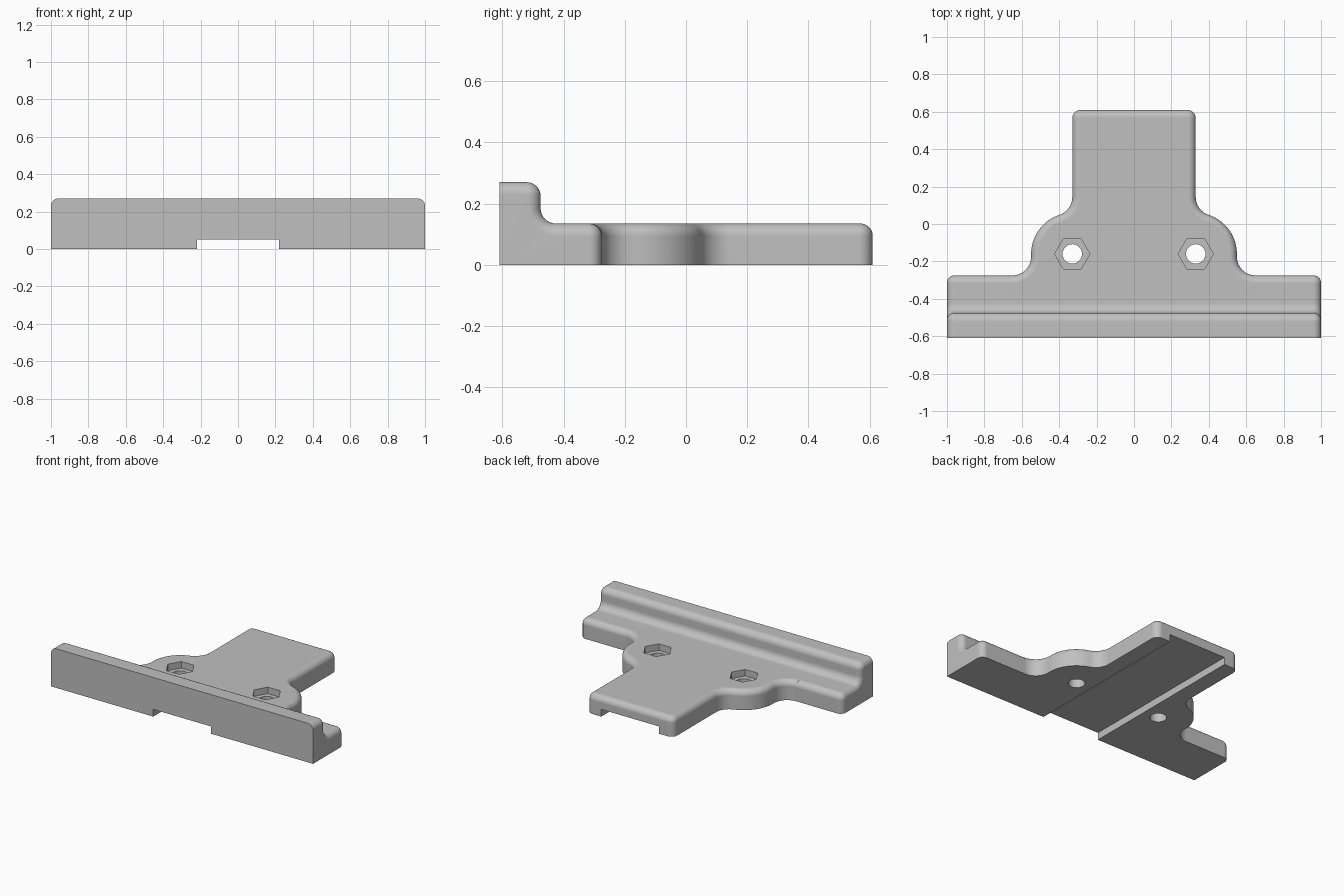
import bpy, bmesh
from math import cos, sin, radians, pi

if "Cube" in bpy.data.objects:
    bpy.data.objects.remove(bpy.data.objects["Cube"], do_unlink=True)

PLATE, WALL, EDGE, FRONT, STEP, BACK = 0.135, 0.27, 0.04, -0.61, -0.475, -0.275

grey = bpy.data.materials.new("light grey")
grey.use_nodes = True
grey.diffuse_color = (0.53, 0.53, 0.53, 1)
grey.node_tree.nodes["Principled BSDF"].inputs["Base Color"].default_value = grey.diffuse_color


def arc(cx, cy, r, start, end, n=10):
    angles = [radians(start + (end - start) * i / n) for i in range(n + 1)]
    return [(cx + r * cos(a), cy + r * sin(a)) for a in angles]


def prism(name, points, offset, rounded=None):
    """Extrude a closed 3D outline by offset, rounding edges chosen by a rule."""
    bm = bmesh.new()
    face = bm.faces.new([bm.verts.new(p) for p in points])
    top = bmesh.ops.extrude_face_region(bm, geom=[face])["geom"]
    bmesh.ops.translate(bm, vec=offset, verts=[v for v in top if isinstance(v, bmesh.types.BMVert)])
    bmesh.ops.recalc_face_normals(bm, faces=bm.faces)
    if rounded:
        edges = [e for e in bm.edges if rounded(*[v.co for v in e.verts])]
        bmesh.ops.bevel(bm, geom=edges, offset=EDGE, segments=8, profile=0.5, affect='EDGES')
    mesh = bpy.data.meshes.new(name)
    bm.to_mesh(mesh)
    bm.free()
    mesh.materials.append(grey)
    obj = bpy.data.objects.new(name, mesh)
    bpy.context.collection.objects.link(obj)
    return obj


def combine(target, other, operation):
    mod = target.modifiers.new(operation, 'BOOLEAN')
    mod.operation, mod.object, mod.solver = operation, other, 'EXACT'
    bpy.context.view_layer.objects.active = target
    bpy.ops.object.modifier_apply(modifier=mod.name)
    bpy.data.objects.remove(other, do_unlink=True)


# Stepped rail: an L profile swept across the width, with rounded ends
profile = [(FRONT, 0), (FRONT, WALL)]
profile += arc(STEP - 0.045, WALL - 0.045, 0.045, 90, 0, 8)
profile += arc(STEP + 0.05, PLATE + 0.05, 0.05, 180, 270, 8)
profile += arc(BACK - EDGE - 0.002, PLATE - EDGE - 0.002, EDGE + 0.002, 90, 0, 8) + [(BACK, 0)]


def rail_end(a, b):
    same_end = abs(a.x - b.x) < 1e-5
    on_base = max(a.z, b.z) < 1e-5
    on_front = max(a.y, b.y) < FRONT + 1e-5
    return same_end and not on_base and not on_front


bracket = prism("bracket", [(-1, y, z) for y, z in profile], (2, 0, 0), rail_end)

# Rounded tongue with a boss around each screw hole
BOSS_X, BOSS_Y = 0.33, -0.16
half = arc(0.285, 0.565, 0.045, 90, 0, 8)
half += arc(0.43, 0.144, 0.1, 180, 251.8)
half += arc(BOSS_X, BOSS_Y, 0.22, 71.8, -2.7, 16)[1:]
half += arc(0.65, -0.175, 0.1, 177.3, 270)[1:]
half += [(0.65, -0.38)]
outline = half + [(-x, y) for x, y in reversed(half)]


def tongue_rim(a, b):
    return min(a.z, b.z) > PLATE - 1e-5 and min(a.y, b.y) > BACK - 1e-3


tongue = prism("tongue", [(x, y, 0) for x, y in outline], (0, 0, PLATE), tongue_rim)
combine(bracket, tongue, 'UNION')

# Channel along the underside
channel = prism("channel", [(x, y, -0.1) for x, y in ((-0.22, -1), (0.22, -1), (0.22, 1), (-0.22, 1))],
                (0, 0, 0.15))
combine(bracket, channel, 'DIFFERENCE')

# Screw holes with hexagonal nut pockets
for side in (-1, 1):
    for name, radius, sides, base in (("screw_hole", 0.052, 32, -0.1), ("nut_pocket", 0.094, 6, 0.09)):
        ring = arc(side * BOSS_X, BOSS_Y, radius, 0, 360, sides)[:-1]
        combine(bracket, prism(name, [(x, y, base) for x, y in ring], (0, 0, 0.4)), 'DIFFERENCE')

# Smooth rounded edges, crisp corners
bpy.ops.object.select_all(action='DESELECT')
bracket.select_set(True)
bpy.context.view_layer.objects.active = bracket
bpy.ops.object.shade_smooth_by_angle(angle=pi / 6)
normals = bracket.modifiers.new("even_normals", 'WEIGHTED_NORMAL')
normals.keep_sharp = True
